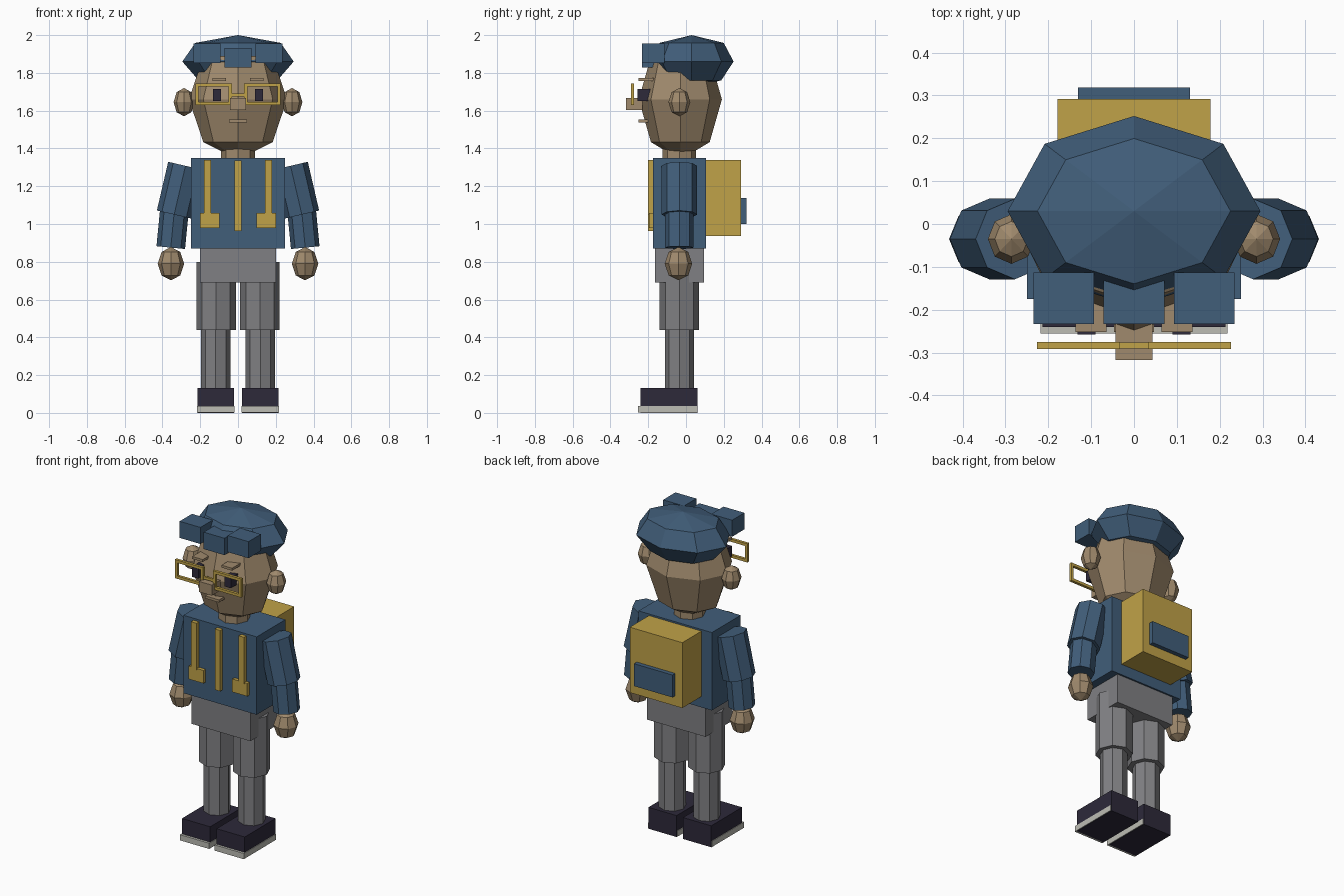
import bpy, bmesh, math
from mathutils import Matrix, Vector

if "Cube" in bpy.data.objects:
    bpy.data.objects.remove(bpy.data.objects["Cube"])


def material(name, r, g, b):
    def lin(c):
        c /= 255
        return c / 12.92 if c <= 0.04045 else ((c + 0.055) / 1.055) ** 2.4
    m = bpy.data.materials.new(name)
    m.diffuse_color = (lin(r), lin(g), lin(b), 1)
    m.use_nodes = True
    m.node_tree.nodes["Principled BSDF"].inputs["Base Color"].default_value = m.diffuse_color
    return m


BLUE = material("blue cloth", 65, 94, 122)
YELLOW = material("mustard yellow", 192, 162, 72)
SKIN = material("skin", 160, 138, 109)
GREY = material("grey trousers", 128, 128, 131)
DARK = material("dark leather", 45, 41, 58)
SOLE = material("pale sole", 188, 188, 180)
CY = -0.035  # depth of the body axis


def finish(name, bm, mat):
    me = bpy.data.meshes.new(name)
    bm.to_mesh(me)
    bm.free()
    me.materials.append(mat)
    ob = bpy.data.objects.new(name, me)
    bpy.context.collection.objects.link(ob)
    return ob


def boxes(name, mat, *extents):
    """One object made of boxes given as (x0, x1, y0, y1, z0, z1)."""
    bm = bmesh.new()
    for x0, x1, y0, y1, z0, z1 in extents:
        mtx = (Matrix.Translation(((x0 + x1) / 2, (y0 + y1) / 2, (z0 + z1) / 2))
               @ Matrix.Diagonal((abs(x1 - x0), y1 - y0, z1 - z0, 1)))
        bmesh.ops.create_cube(bm, size=1, matrix=mtx)
    return finish(name, bm, mat)


def ball(name, mat, centre, radii, ring_scale=1.0):
    """Eight-sided, four-ring ellipsoid."""
    bm = bmesh.new()
    bmesh.ops.create_uvsphere(bm, u_segments=8, v_segments=4, radius=1)
    for v in bm.verts:
        if 0.1 < v.co.z < 0.9:
            v.co.x *= ring_scale
            v.co.y *= ring_scale
    bmesh.ops.transform(bm, verts=bm.verts,
                        matrix=Matrix.Translation(centre) @ Matrix.Diagonal((*radii, 1)))
    return finish(name, bm, mat)


def limb(name, mat, top, bottom, radius):
    """Octagonal prism between two points."""
    a, b = Vector(top), Vector(bottom)
    d = a - b
    rot = Matrix.Rotation(math.atan2(d.x, d.z), 4, 'Y')
    bm = bmesh.new()
    bmesh.ops.create_cone(bm, cap_ends=True, segments=8, radius1=radius, radius2=radius,
                          depth=d.length, matrix=Matrix.Translation((a + b) / 2) @ rot)
    return finish(name, bm, mat)


# Torso, hips, neck and head
boxes("jacket", BLUE, (-0.25, 0.25, -0.175, 0.105, 0.87, 1.35))
boxes("hips", GREY, (-0.2, 0.2, -0.165, 0.095, 0.69, 0.875))
limb("neck", SKIN, (0, CY, 1.45), (0, CY, 1.33), 0.089)
ball("head", SKIN, (0, -0.03, 1.66), (0.26, 0.22, 0.32))

# Face
boxes("nose", SKIN, (-0.043, 0.043, -0.317, -0.23, 1.603, 1.668))
boxes("mouth", SKIN, (-0.047, 0.047, -0.252, -0.2, 1.537, 1.553))

# Cap with three front blocks
ball("cap", BLUE, (0, 0.03, 1.86), (0.295, 0.222, 0.14), 1.08)
boxes("cap_front_middle", BLUE, (-0.071, 0.071, -0.233, -0.113, 1.828, 1.932))

# Backpack and centre zip
boxes("backpack", YELLOW, (-0.179, 0.179, 0.1, 0.292, 0.937, 1.34))
boxes("backpack_pocket", BLUE, (-0.131, 0.131, 0.285, 0.319, 1.0, 1.138))
boxes("zip", YELLOW, (-0.018, 0.018, -0.2, -0.17, 0.962, 1.337))
boxes("glasses_bridge", YELLOW, (-0.035, 0.035, -0.29, -0.277, 1.675, 1.691))

# Paired parts
for s, side in ((-1, "right"), (1, "left")):
    def sbox(part, mat, *ext):
        boxes(f"{part}_{side}", mat, *[(s * e[0], s * e[1], *e[2:]) for e in ext])

    # Face details
    sbox("eye", DARK, (0.09, 0.132, -0.258, -0.18, 1.65, 1.714))
    sbox("eyebrow", SKIN, (0.064, 0.136, -0.252, -0.17, 1.757, 1.772))
    ball(f"ear_{side}", SKIN, (s * 0.286, CY, 1.645), (0.055, 0.058, 0.075))
    t = 0.017
    x0, x1, z0, z1 = 0.033, 0.226, 1.63, 1.745
    sbox("glasses_frame", YELLOW,
         (x0, x1, -0.292, -0.275, z0, z0 + t), (x0, x1, -0.292, -0.275, z1 - t, z1),
         (x0, x0 + t, -0.292, -0.275, z0 + t, z1 - t),
         (x1 - t, x1, -0.292, -0.275, z0 + t, z1 - t))

    # Cap blocks and jacket straps
    sbox("cap_front", BLUE, (0.093, 0.235, -0.233, -0.113, 1.853, 1.955))
    sbox("strap", YELLOW, (0.144, 0.18, -0.2, -0.17, 1.05, 1.338))
    sbox("strap_buckle", YELLOW, (0.098, 0.2, -0.196, -0.17, 0.978, 1.058))

    # Arms
    limb(f"upper_arm_{side}", BLUE, (s * 0.278, CY, 1.308), (s * 0.338, CY, 1.05), 0.094)
    limb(f"forearm_{side}", BLUE, (s * 0.335, CY, 1.09), (s * 0.356, CY, 0.875), 0.076)
    ball(f"hand_{side}", SKIN, (s * 0.355, CY - 0.005, 0.79), (0.07, 0.073, 0.088))

    # Legs and shoes
    limb(f"thigh_{side}", GREY, (s * 0.116, CY, 0.8), (s * 0.116, CY, 0.44), 0.105)
    limb(f"shin_{side}", GREY, (s * 0.118, CY, 0.5), (s * 0.118, CY, 0.1), 0.077)
    sbox("shoe", DARK, (0.022, 0.214, -0.24, 0.06, 0, 0.132))
    sbox("shoe_sole", SOLE, (0.018, 0.218, -0.255, 0.057, 0.002, 0.037))
